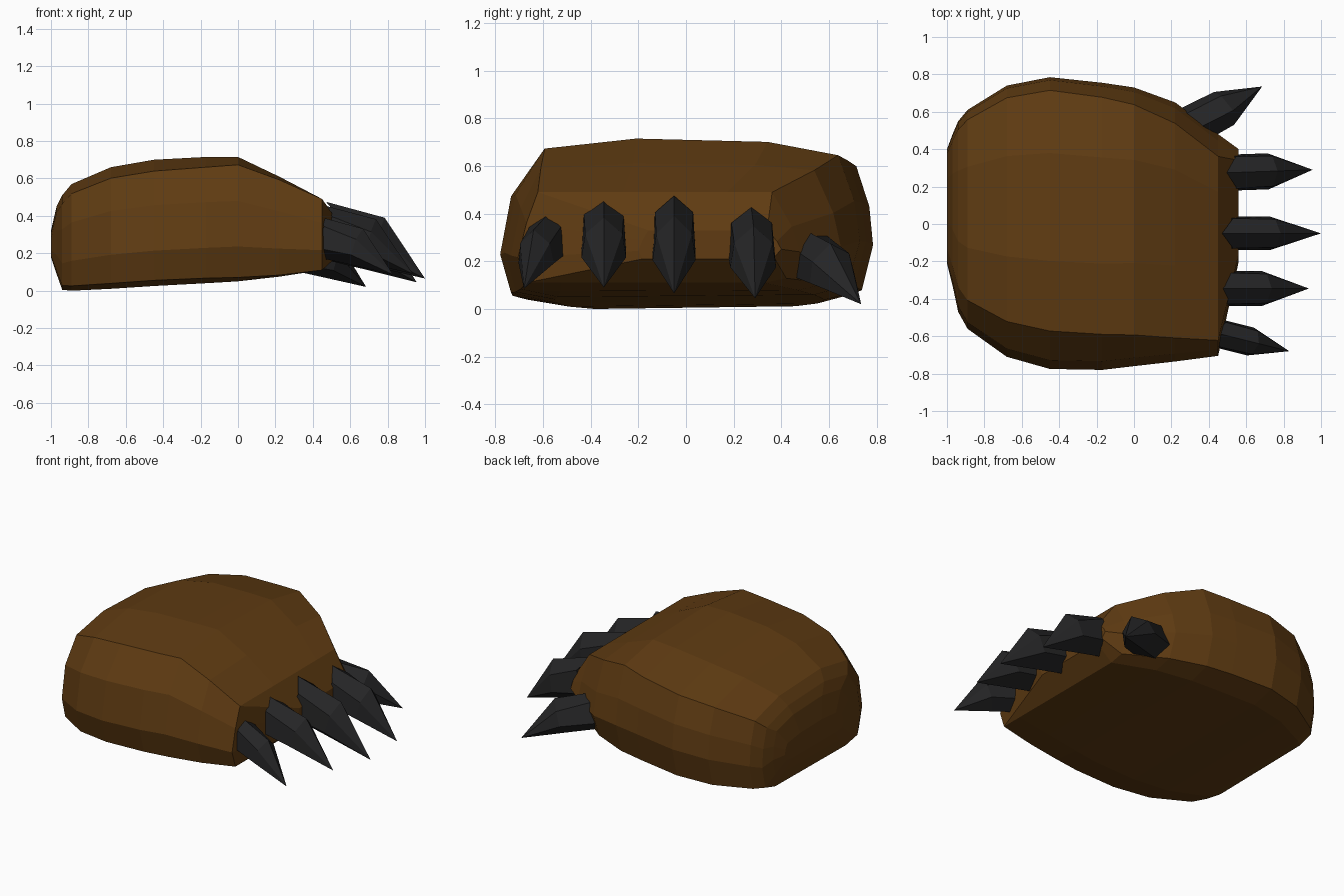
import bpy, bmesh, math
from mathutils import Vector, Matrix

if "Cube" in bpy.data.objects:
    bpy.data.objects.remove(bpy.data.objects["Cube"])


def material(name, col):
    m = bpy.data.materials.new(name)
    m.diffuse_color = (*col, 1)
    m.use_nodes = True
    m.node_tree.nodes["Principled BSDF"].inputs["Base Color"].default_value = m.diffuse_color
    return m


fur = material("brown fur", (0.115, 0.044, 0.006))
horn = material("black claw", (0.018, 0.018, 0.019))


def loft(name, rings, mat, tip=None):
    """Skin matching rings of points, capping the start and the end (or closing to a tip)."""
    bm = bmesh.new()
    vs = [[bm.verts.new(p) for p in r] for r in rings]
    n = len(vs[0])
    for a, b in zip(vs, vs[1:]):
        for i in range(n):
            j = (i + 1) % n
            bm.faces.new((a[i], a[j], b[j], b[i]))
    bm.faces.new(vs[0])
    if tip is not None:
        t = bm.verts.new(tip)
        for i in range(n):
            bm.faces.new((vs[-1][i], vs[-1][(i + 1) % n], t))
    else:
        bm.faces.new(vs[-1])
    bmesh.ops.recalc_face_normals(bm, faces=bm.faces)
    me = bpy.data.meshes.new(name)
    bm.to_mesh(me)
    bm.free()
    me.materials.append(mat)
    ob = bpy.data.objects.new(name, me)
    bpy.context.collection.objects.link(ob)
    return ob


# Paw body: one cross-section (side, height) from 0 to 1, for the back and for the toe end
back = [(.15, 0), (.03, .045), (0, .28), (.03, .64), (.13, .91), (.37, 1),
        (.74, .97), (.955, .85), (.99, .6), (1, .36), (.97, .08), (.87, .02)]
toe = [(.15, 0), (.03, 0), (0, .28), (.03, .66), (.07, 1), (.37, 1),
       (.74, 1), (.90, 1), (.97, .62), (1, .34), (.95, .05), (.87, 0)]
# x, y low, y high, z low, z high, blend towards toe section
sections = [
    (-1.00, -.21, .40, .18, .32, 0),
    (-.97, -.33, .48, .09, .45, 0),
    (-.94, -.47, .55, .005, .51, 0),
    (-.89, -.56, .61, .00, .57, 0),
    (-.68, -.71, .74, .01, .66, 0),
    (-.45, -.775, .785, .025, .70, 0),
    (-.17, -.78, .755, .04, .715, .1),
    (.00, -.76, .73, .05, .715, .3),
    (.22, -.735, .65, .075, .61, .65),
    (.45, -.705, .48, .11, .49, 1),
    (.56, -.20, .40, .21, .33, 1)]
rings = []
for x, y0, y1, z0, z1, t in sections:
    ring = []
    for (ua, va), (ub, vb) in zip(back, toe):
        u, v = ua + (ub - ua) * t, va + (vb - va) * t
        ring.append((x, y0 + (y1 - y0) * u, z0 + (z1 - z0) * v))
    rings.append(ring)
loft("paw_body", rings, fur)

# Claws: six-sided, measured back from the tip (along, half width, up)
root = [(-.54, 0, .41), (-.48, .08, .34), (-.54, .09, .19), (-.58, 0, .13)]
bend = [(-.22, 0, .325), (-.25, .075, .25), (-.28, .09, .14), (-.33, 0, .075)]


def claw(name, tip, yaw, length, width, height, roll=0):
    rot = Matrix.Rotation(math.radians(yaw), 3, 'Z') @ Matrix.Rotation(math.radians(roll), 3, 'X')

    def ring(half):
        pts = half + [(x, -y, z) for x, y, z in half[2:0:-1]]
        return [Vector(tip) + rot @ Vector((x * length, y * width, z * height)) for x, y, z in pts]
    loft(name, [ring(root), ring(bend)], horn, Vector(tip))


claw("claw_1", (.83, -.68, .085), -14, .76, .85, .76)
claw("claw_2", (.935, -.345, .09), 0, .90, 1.04, .90)
claw("claw_3", (1.0, -.05, .065), 0, .98, 1.0, 1.0)
claw("claw_4", (.955, .29, .045), 2, .85, 1.07, .93)
claw("thumb_claw", (.685, .735, .02), 24, .88, 1.15, .80, 12)
